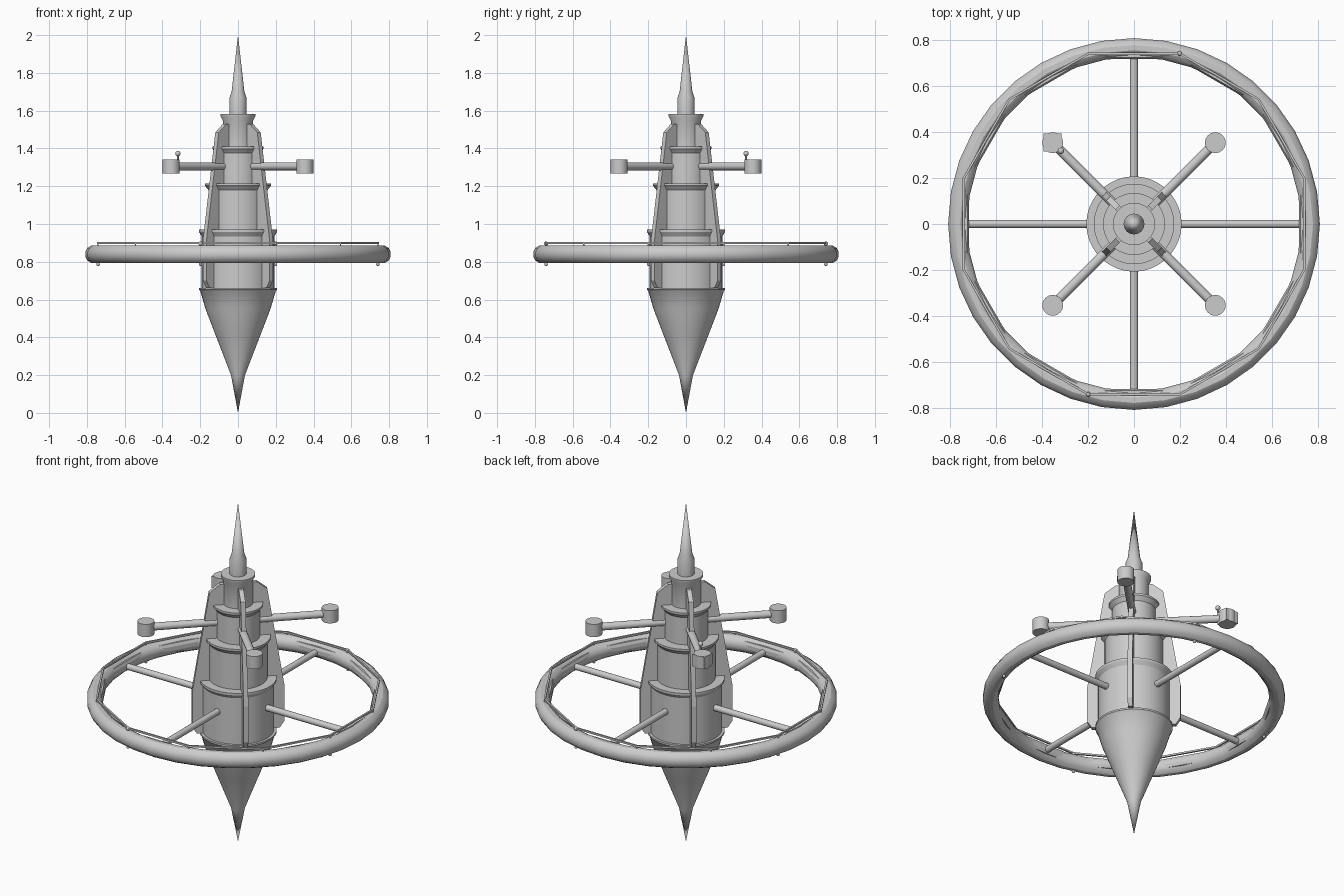
import bpy, bmesh, math
from mathutils import Vector, Matrix

if "Cube" in bpy.data.objects:
    bpy.data.objects.remove(bpy.data.objects["Cube"])

grey = bpy.data.materials.new("hull_grey")
grey.diffuse_color = (0.6, 0.6, 0.6, 1)
grey.use_nodes = True
grey.node_tree.nodes["Principled BSDF"].inputs["Base Color"].default_value = grey.diffuse_color


def finish(name, bm, smooth=True):
    bmesh.ops.recalc_face_normals(bm, faces=bm.faces)
    me = bpy.data.meshes.new(name)
    bm.to_mesh(me)
    bm.free()
    me.materials.append(grey)
    ob = bpy.data.objects.new(name, me)
    bpy.context.collection.objects.link(ob)
    if smooth:
        bpy.ops.object.select_all(action='DESELECT')
        ob.select_set(True)
        bpy.context.view_layer.objects.active = ob
        bpy.ops.object.shade_smooth_by_angle(angle=math.radians(32))
    return ob


def lathe(name, profile, sides=48):
    # revolve (radius, z) points around z; both ends lie on the axis
    bm = bmesh.new()
    vs = [bm.verts.new((r, 0, z)) for r, z in profile]
    edges = [bm.edges.new(p) for p in zip(vs, vs[1:])]
    bmesh.ops.spin(bm, geom=vs + edges, cent=(0, 0, 0), axis=(0, 0, 1),
                   angle=math.tau, steps=sides, use_duplicate=False)
    bmesh.ops.remove_doubles(bm, verts=bm.verts, dist=1e-5)
    return finish(name, bm)


def rod(name, a, b, r, sides=16):
    a, b = Vector(a), Vector(b)
    d = b - a
    mat = Matrix.Translation((a + b) / 2) @ d.to_track_quat('Z', 'Y').to_matrix().to_4x4()
    bm = bmesh.new()
    bmesh.ops.create_cone(bm, cap_ends=True, segments=sides, radius1=r, radius2=r,
                          depth=d.length, matrix=mat)
    return finish(name, bm)


def ring(name, R, rx, rz, z, seg, sides, phase=0.0, smooth=True):
    bm = bmesh.new()
    rows = []
    for i in range(seg):
        a = phase + math.tau * i / seg
        row = []
        for j in range(sides):
            t = math.tau * (j + 0.5) / sides
            q = R + rx * math.cos(t)
            row.append(bm.verts.new((q * math.cos(a), q * math.sin(a), z + rz * math.sin(t))))
        rows.append(row)
    for i in range(seg):
        p, q = rows[i], rows[(i + 1) % seg]
        for j in range(sides):
            k = (j + 1) % sides
            bm.faces.new((p[j], q[j], q[k], p[k]))
    return finish(name, bm, smooth)


def ball(name, loc, r):
    bm = bmesh.new()
    bmesh.ops.create_uvsphere(bm, u_segments=12, v_segments=8, radius=r,
                              matrix=Matrix.Translation(loc))
    return finish(name, bm)


def polar(r, deg, z):
    a = math.radians(deg)
    return (r * math.cos(a), r * math.sin(a), z)


# lower keel cone
lathe("keel_cone", [(0, 0), (0.037, 0.2), (0.122, 0.42), (0.172, 0.55), (0.2, 0.645),
                    (0.207, 0.652), (0.207, 0.662), (0, 0.662)])

# stepped tower stages, each with a flared lip
for n, (z0, z1, r, lip) in enumerate([(0.66, 0.97, 0.192, 0.207), (0.965, 1.215, 0.157, 0.175),
                                      (1.21, 1.41, 0.117, 0.135), (1.405, 1.582, 0.08, 0.092)]):
    lathe(f"tower_stage_{n + 1}", [(0, z0), (r, z0), (r, z1 - 0.035), (lip, z1 - 0.012),
                                   (lip, z1), (0, z1)])

# spire
lathe("spire", [(0, 1.57), (0.045, 1.57), (0.045, 1.67), (0.034, 1.7), (0, 2.0)], 32)

# diagonal fins
fin_profile = [(0.05, 0.66), (0.225, 0.66), (0.25, 0.7), (0.25, 0.91), (0.157, 1.485),
               (0.1, 1.53), (0.05, 1.53)]
for deg in (45, 135, 225, 315):
    bm = bmesh.new()
    f = bm.faces.new([bm.verts.new((x, -0.013, z)) for x, z in fin_profile])
    ext = bmesh.ops.extrude_face_region(bm, geom=[f])
    bmesh.ops.translate(bm, vec=(0, 0.026, 0),
                        verts=[v for v in ext["geom"] if isinstance(v, bmesh.types.BMVert)])
    bmesh.ops.rotate(bm, verts=bm.verts, cent=(0, 0, 0),
                     matrix=Matrix.Rotation(math.radians(deg), 3, 'Z'))
    finish(f"fin_{deg}", bm, False)

    # arm with end pod
    rod(f"arm_{deg}", polar(0.08, deg, 1.305), polar(0.48, deg, 1.305), 0.021)
    rod(f"pod_{deg}", polar(0.5, deg, 1.267), polar(0.5, deg, 1.342), 0.045, 32)

# sensor pod details: square casing, stalk and ball
bm = bmesh.new()
bmesh.ops.create_cube(bm, size=1, matrix=Matrix.Translation((-0.355, 0.355, 1.305))
                      @ Matrix.Diagonal((0.078, 0.078, 0.07, 1)))
finish("sensor_casing", bm, False)
rod("sensor_stalk", polar(0.45, 135, 1.31), polar(0.45, 135, 1.37), 0.005, 8)
ball("sensor_ball", polar(0.45, 135, 1.373), 0.014)

# habitat ring, inner band and handrail
ring("habitat_ring", 0.767, 0.043, 0.047, 0.84, 36, 12)
ring("inner_band", 0.755, 0.014, 0.03, 0.845, 12, 8, math.radians(15), False)
ring("handrail", 0.767, 0.007, 0.007, 0.899, 12, 4, math.radians(15), False)

# spokes
for deg in (0, 90, 180, 270):
    rod(f"spoke_{deg}", polar(0.15, deg, 0.84), polar(0.745, deg, 0.84), 0.018)

# handrail posts and ring lamps
for k in range(12):
    rod(f"rail_post_{k}", polar(0.767, 15 + 30 * k, 0.87), polar(0.767, 15 + 30 * k, 0.9), 0.004, 6)
for deg in (75, 165, 255, 345):
    ball(f"lower_lamp_{deg}", polar(0.767, deg, 0.787), 0.009)
for deg in (75, 255):
    ball(f"upper_lamp_{deg}", polar(0.767, deg, 0.896), 0.011)
